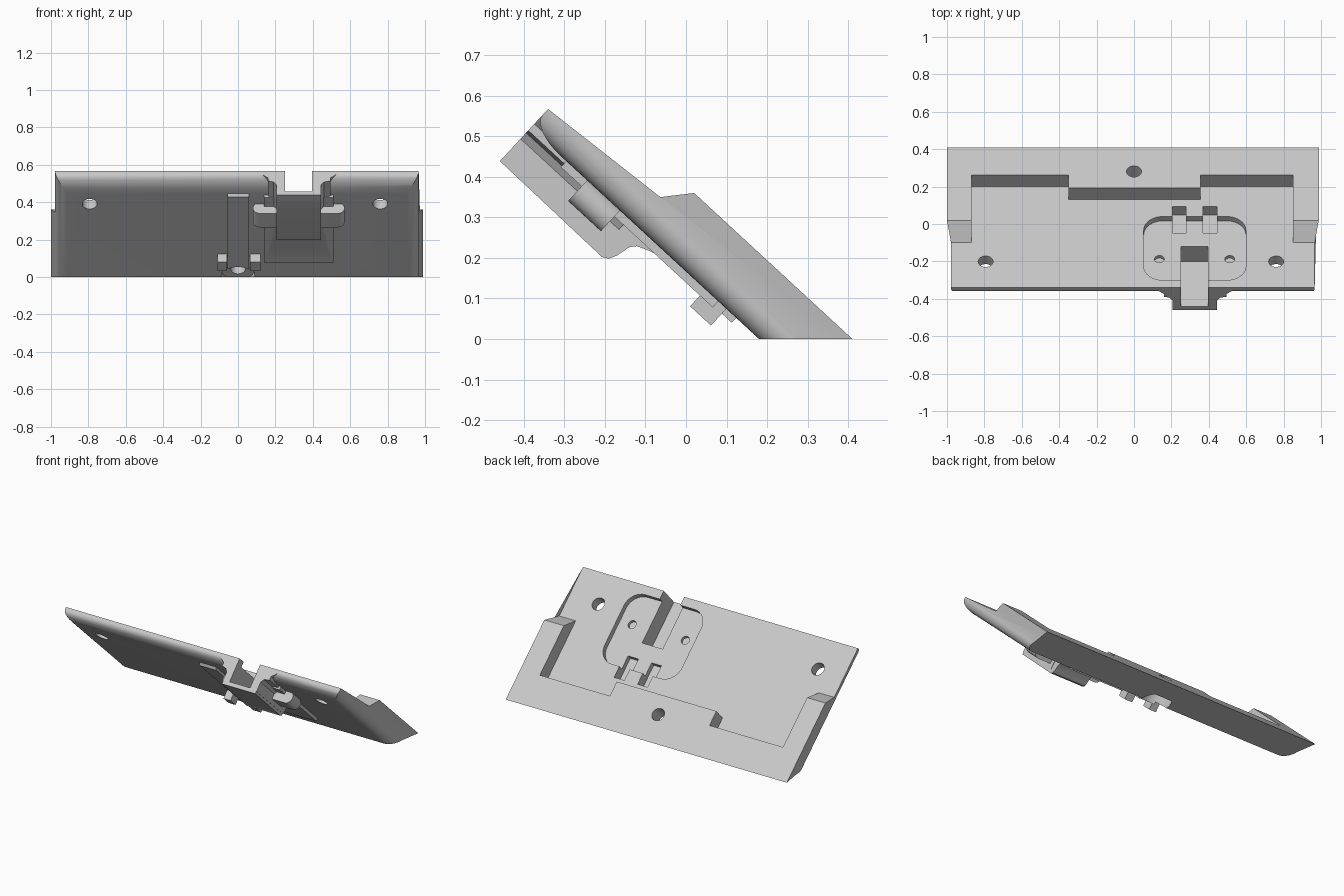
import bpy, bmesh, math
from mathutils import Matrix, Vector

if "Cube" in bpy.data.objects:
    bpy.data.objects.remove(bpy.data.objects["Cube"])

# Tilted plate frame: x across, u down the slope, w out of the upper face
A = math.radians(42.7)
C, S = math.cos(A), math.sin(A)
TILT = Matrix(((1, 0, 0, 0), (0, C, S, -0.34), (0, -S, C, 0.567), (0, 0, 0, 1)))

grey = bpy.data.materials.new("light_grey")
grey.diffuse_color = (0.58, 0.58, 0.58, 1)
grey.use_nodes = True
grey.node_tree.nodes["Principled BSDF"].inputs["Base Color"].default_value = grey.diffuse_color


def volume(me):
    bm = bmesh.new()
    bm.from_mesh(me)
    v = bm.calc_volume(signed=True)
    bm.free()
    return v


def prism(name, pts, axis, a, b, frame=TILT):
    """Extrude a 2D outline along x, u or w (the two other axes hold the outline)."""
    place = {"x": lambda p, t: (t, p[0], p[1]),
             "u": lambda p, t: (p[0], t, p[1]),
             "w": lambda p, t: (p[0], p[1], t)}[axis]
    bm = bmesh.new()
    lo = [bm.verts.new(frame @ Vector(place(p, a))) for p in pts]
    hi = [bm.verts.new(frame @ Vector(place(p, b))) for p in pts]
    bm.faces.new(lo[::-1])
    bm.faces.new(hi)
    n = len(pts)
    for i in range(n):
        bm.faces.new((lo[i], lo[(i + 1) % n], hi[(i + 1) % n], hi[i]))
    bm.normal_update()
    if bm.calc_volume(signed=True) < 0:
        bmesh.ops.reverse_faces(bm, faces=bm.faces[:])
    me = bpy.data.meshes.new(name)
    bm.to_mesh(me)
    bm.free()
    me.materials.append(grey)
    ob = bpy.data.objects.new(name, me)
    bpy.context.collection.objects.link(ob)
    return ob


def box(name, x0, x1, u0, u1, w0, w1):
    return prism(name, [(x0, u0), (x1, u0), (x1, u1), (x0, u1)], "w", w0, w1)


def arc(cx, cy, rx, ry, a0, a1, n=8):
    return [(cx + rx * math.cos(math.radians(a0 + (a1 - a0) * i / n)),
             cy + ry * math.sin(math.radians(a0 + (a1 - a0) * i / n))) for i in range(n + 1)]


def circle(cx, cy, r, n=32):
    return arc(cx, cy, r, r, 0, 360, n)[:-1]


def rounded(x0, x1, y0, y1, r):
    return (arc(x1 - r, y1 - r, r, r, 0, 90) + arc(x0 + r, y1 - r, r, r, 90, 180)
            + arc(x0 + r, y0 + r, r, r, 180, 270) + arc(x1 - r, y0 + r, r, r, 270, 360))


def combine(ob, other, op):
    """Boolean that falls back to another solver when the result is implausible."""
    before = volume(ob.data)
    for solver in ("EXACT", "MANIFOLD", "FLOAT"):
        m = ob.modifiers.new("bool", "BOOLEAN")
        m.operation, m.object, m.solver = op, other, solver
        bpy.context.view_layer.update()
        dg = bpy.context.evaluated_depsgraph_get()
        new = bpy.data.meshes.new_from_object(ob.evaluated_get(dg))
        ob.modifiers.clear()
        ratio = volume(new) / before
        if (0.99 < ratio < 1.5) if op == "UNION" else (0.25 < ratio < 1.001):
            ob.data = new
            break
    bpy.data.objects.remove(other)


# Main body: cross-section with drafted sides and rounded lower edges
section = ([(-1, 0.092), (-0.978, 0)] + arc(-0.918, -0.006, 0.06, 0.058, 180, 270)
           + arc(0.906, -0.006, 0.06, 0.058, 270, 360) + [(0.966, 0), (0.988, 0.092)])
body = prism("mount_plate", section, "u", 0, 1.15)

# Upper face cut back to leave ramped side rails, then the stepped pocket
ramp = [(-0.1, 0), (0.327, 0), (0.405, 0.092), (0.405, 0.3), (-0.1, 0.3)]
combine(body, prism("ramp_cutter", ramp, "x", -1.2, 1.2), "DIFFERENCE")
pocket = [(-0.87, 0.2), (0.85, 0.2), (0.85, 0.735), (0.355, 0.735),
          (0.355, 0.64), (-0.35, 0.64), (-0.35, 0.735), (-0.87, 0.735)]
combine(body, prism("pocket_cutter", pocket, "w", 0, 0.3), "DIFFERENCE")

# Rounded upper edge
edge = [(-0.1, -0.02)] + arc(0.1, -0.02, 0.1, 0.044, 180, 270) + [(0.1, -0.2), (-0.1, -0.2)]
combine(body, prism("edge_cutter", edge, "x", -1.2, 1.2), "DIFFERENCE")

# Latch housing with flared flanges, underside pad and side ears
flare = ([(0.12, -0.001), (0.135, -0.03), (0.16, -0.05), (0.16, -0.072)]
         + [(0.19, -0.08), (0.205, -0.1), (0.205, -0.16), (0.445, -0.16), (0.445, -0.1),
            (0.46, -0.08), (0.495, -0.072), (0.495, -0.05), (0.52, -0.03), (0.54, -0.001)])
side = [(0, -0.04), (0, -0.175), (0.345, -0.178), (0.36, -0.17), (0.37, -0.15),
        (0.378, -0.115), (0.39, -0.1), (0.42, -0.088), (0.45, -0.08), (0.45, -0.04)]
parts = [
    prism("latch_flange", flare, "u", 0, 0.33),
    prism("latch_housing", side, "x", 0.207, 0.443),
    box("underside_pad", 0.14, 0.51, 0.12, 0.63, -0.084, -0.04),
    prism("latch_ears", [(x, w) for x, w in rounded(0.08, 0.57, -0.133, -0.055, 0.038)],
          "u", 0.19, 0.3),
    # Rib with sloped top end and two stop lugs
    prism("rib", [(0.095, -0.05), (0.12, -0.08), (0.69, -0.08), (0.69, -0.05)],
          "x", -0.057, 0.06),
    box("left_lug", -0.11, -0.06, 0.587, 0.657, -0.12, -0.05),
    box("right_lug", 0.065, 0.12, 0.587, 0.657, -0.12, -0.05),
]
for p in parts:
    combine(body, p, "UNION")

# Latch recess, trench, spring slots and screw holes
cuts = [
    prism("recess", rounded(0.052, 0.598, 0.055, 0.517, 0.1), "w", -0.035, 0.05),
    box("trench", 0.25, 0.395, -0.1, 0.33, -0.15, 0.05),
    box("left_slot", 0.207, 0.277, 0.43, 0.59, -0.068, 0.05),
    box("right_slot", 0.37, 0.443, 0.43, 0.59, -0.068, 0.05),
    prism("left_hole", circle(-0.793, 0.19, 0.04), "w", -0.3, 0.3),
    prism("right_hole", circle(0.76, 0.19, 0.04), "w", -0.3, 0.3),
    prism("lower_hole", circle(0, 0.76, 0.04), "w", -0.3, 0.3),
    prism("counterbore", circle(0, 0.76, 0.09), "w", -0.3, -0.01),
    prism("left_pin", circle(0.136, 0.24, 0.026), "w", -0.055, 0.05),
    prism("right_pin", circle(0.512, 0.24, 0.026), "w", -0.055, 0.05),
]
for c in cuts:
    combine(body, c, "DIFFERENCE")

# Corner post with rounded outer back, standing upright
post = ([(0.873, 0.25), (0.985, 0.25), (1.0, 0.3)] + arc(0.905, 0.375, 0.095, 0.085, 0, 90)
        + [(0.897, 0.455)])
combine(body, prism("corner_post", post, "w", 0.0, 0.119, Matrix.Identity(4)), "UNION")

# Flat foot: trim everything below the ground
foot = [(-2, -2), (2, -2), (2, 2), (-2, 2)]
combine(body, prism("foot_cutter", foot, "w", -2, 0, Matrix.Identity(4)), "DIFFERENCE")

bpy.context.view_layer.objects.active = body
body.select_set(True)
bpy.ops.object.shade_smooth_by_angle(angle=math.radians(30))
